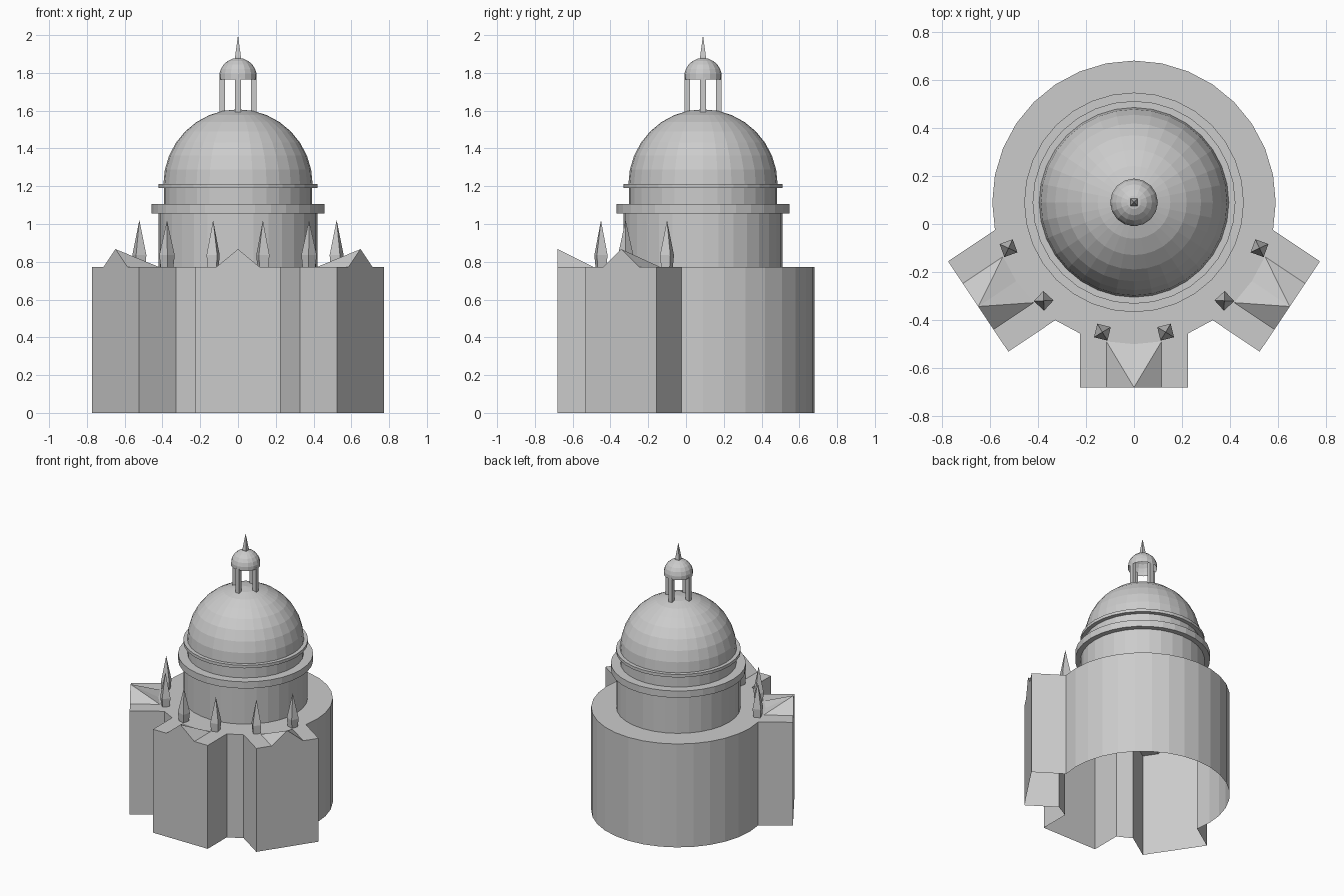
import bpy, bmesh, math

if "Cube" in bpy.data.objects:
    bpy.data.objects.remove(bpy.data.objects["Cube"])

CY, N = 0.09, 32            # centre of the round plan, number of sides
R, H, PEAK = 0.59, 0.772, 0.867
stone = bpy.data.materials.new("grey_stone")
stone.diffuse_color = (0.6, 0.6, 0.6, 1)
stone.use_nodes = True
stone.node_tree.nodes["Principled BSDF"].inputs["Base Color"].default_value = stone.diffuse_color


def finish(bm, name):
    bmesh.ops.remove_doubles(bm, verts=bm.verts, dist=1e-5)
    bmesh.ops.recalc_face_normals(bm, faces=bm.faces)
    me = bpy.data.meshes.new(name)
    bm.to_mesh(me)
    bm.free()
    me.materials.append(stone)
    ob = bpy.data.objects.new(name, me)
    bpy.context.collection.objects.link(ob)
    return ob


def polar(r, a, z, side=0.0):
    """Point at angle a from the front, shifted sideways."""
    return (r * math.sin(a) + side * math.cos(a),
            CY - r * math.cos(a) + side * math.sin(a), z)


def lathe(name, profile, n=N, turn=0.0, x=0.0, y=0.0):
    """Revolve (radius, z) points about a vertical axis, with flat faces."""
    bm = bmesh.new()
    rings = []
    for r, z in profile:
        if r < 1e-6:
            rings.append([bm.verts.new((x, CY + y, z))] * n)
        else:
            rings.append([])
            for i in range(n):
                p = polar(r, turn + 2 * math.pi * i / n, z)
                rings[-1].append(bm.verts.new((p[0] + x, p[1] + y, z)))
    for lo, hi in zip(rings, rings[1:]):
        for i in range(n):
            j = (i + 1) % n
            vs = list(dict.fromkeys((lo[i], lo[j], hi[j], hi[i])))
            if len(vs) > 2:
                bm.faces.new(vs)
    return finish(bm, name)


# Main hall: open-bottomed round wall with three gabled projecting bays
bm = bmesh.new()
step = 2 * math.pi / N


def face(*pts):
    bm.faces.new([bm.verts.new(p) for p in pts])


bays = {0: 0.77, 5: 0.78, -5: 0.78}
bay_segments = {(b + k) % N for b in bays for k in range(-2, 2)}
for i in range(N):
    a, b = i * step, (i + 1) * step
    face(polar(R, a, H), polar(R, b, H), polar(0.41, b, H), polar(0.41, a, H))
    if i not in bay_segments:
        face(polar(R, a, 0), polar(R, b, 0), polar(R, b, H), polar(R, a, H))
for b, dist in bays.items():
    ang = b * step
    out = lambda k, z: polar(dist, ang, z, R * math.sin(k * step))
    inn = lambda k, z: polar(R, ang + k * step, z)
    # front wall with gable
    face(out(-2, 0), out(2, 0), out(2, H), out(1, H), out(0, PEAK), out(-1, H), out(-2, H))
    for s in (-1, 1):
        # side wall, flat shoulder, and sloping gable roof
        face(out(2 * s, 0), inn(2 * s, 0), inn(2 * s, H), out(2 * s, H))
        face(out(2 * s, H), inn(2 * s, H), inn(s, H), out(s, H))
        face(out(0, PEAK), out(s, H), inn(s, H))
        face(out(0, PEAK), inn(s, H), inn(0, H))
finish(bm, "main_hall")

# Drum, mouldings and dome
lathe("lower_drum", [(0.42, H), (0.42, 1.06)])
lathe("lower_cornice", [(0.39, 1.055), (0.457, 1.055), (0.457, 1.105), (0.38, 1.105)])
lathe("upper_drum", [(0.393, 1.10), (0.393, 1.20)])
lathe("upper_cornice", [(0.38, 1.19), (0.422, 1.19), (0.422, 1.212), (0.38, 1.212)])
arc = [math.radians(90 * k / 8) for k in range(9)]
lathe("dome", [(0.395 * math.cos(t), 1.21 + 0.397 * math.sin(t)) for t in arc])

# Lantern: four posts, small cap and spike
for k in range(4):
    t = k * math.pi / 2
    lathe("lantern_post", [(0, 1.57), (0.021, 1.57), (0.021, 1.775), (0, 1.775)], 4,
          math.pi / 4, 0.083 * math.cos(t), 0.083 * math.sin(t))
cap = [math.radians(-8 + 98 * k / 6) for k in range(7)]
lathe("lantern_cap", [(0.1 * math.cos(t), 1.779 + 0.1 * math.sin(t)) for t in cap], 16)
lathe("top_spike", [(0.022, 1.86), (0.022, 1.885), (0, 2.0)], 4, math.pi / 4)

# Obelisk pinnacles, a pair on each bay
for b in bays:
    for s in (-1, 1):
        a = b * step + s * math.radians(13.7)
        px, py, _ = polar(0.556, a, 0)
        lathe("pinnacle", [(0, H), (0.034, H), (0.041, 0.835), (0, 1.02)], 4,
              a + math.pi / 4, px, py - CY)
